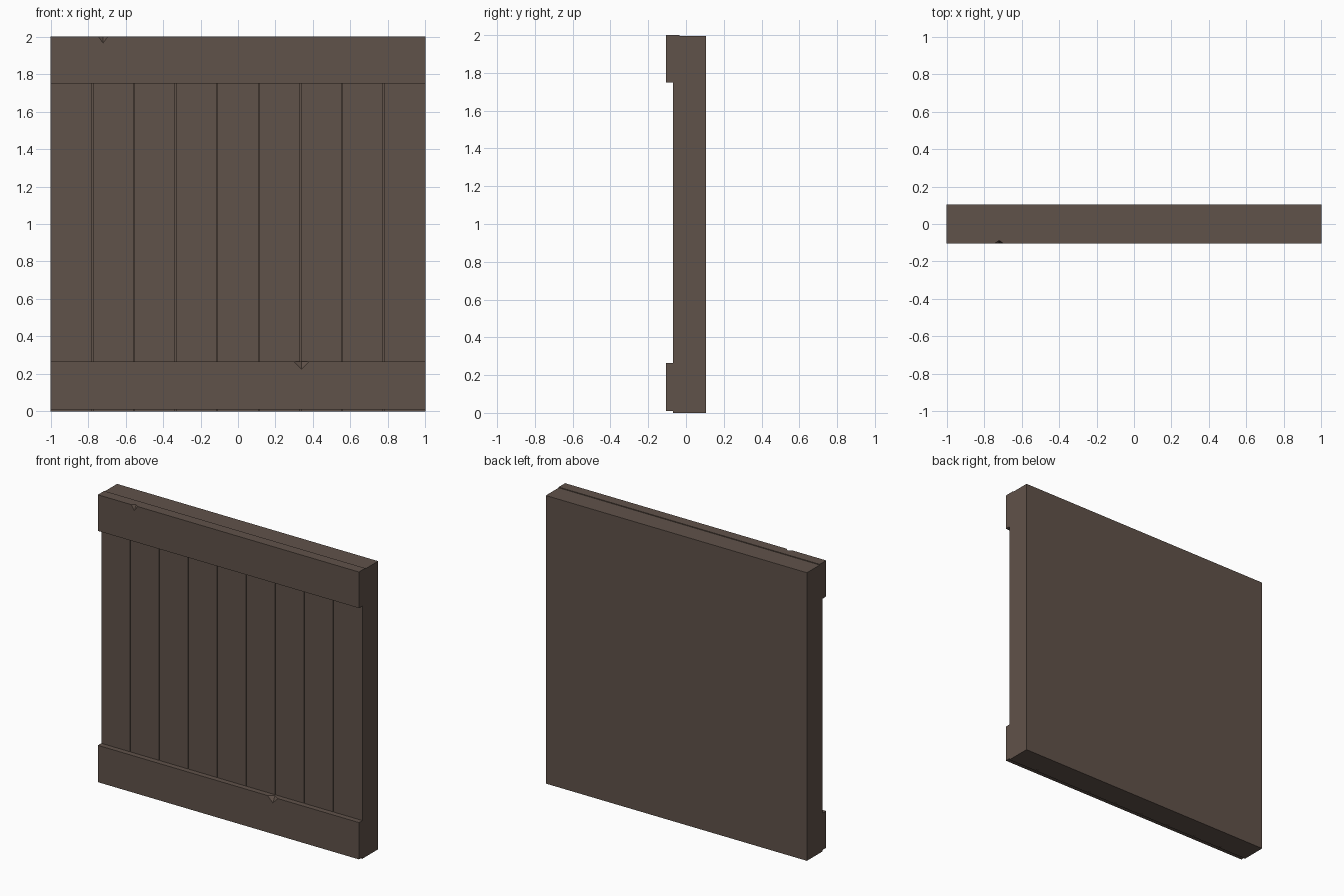
import bpy, bmesh

if "Cube" in bpy.data.objects:
    bpy.data.objects.remove(bpy.data.objects["Cube"])

# single flat colour
wood = bpy.data.materials.new("dark_brown_wood")
wood.diffuse_color = (0.118, 0.085, 0.068, 1.0)
wood.use_nodes = True
wood.node_tree.nodes["Principled BSDF"].inputs["Base Color"].default_value = wood.diffuse_color


def finish(bm, name):
    bmesh.ops.recalc_face_normals(bm, faces=bm.faces)
    me = bpy.data.meshes.new(name)
    bm.to_mesh(me)
    bm.free()
    me.materials.append(wood)
    ob = bpy.data.objects.new(name, me)
    bpy.context.collection.objects.link(ob)
    return ob


def extrude_profile(name, pts, vec):
    bm = bmesh.new()
    face = bm.faces.new([bm.verts.new(p) for p in pts])
    res = bmesh.ops.extrude_face_region(bm, geom=[face], use_keep_orig=True)
    verts = [g for g in res["geom"] if isinstance(g, bmesh.types.BMVert)]
    bmesh.ops.translate(bm, verts=verts, vec=vec)
    return finish(bm, name)


# plank wall: nine equal boards separated by thin grooves on the front
FRONT, BACK, DEPTH, HALF = -0.068, 0.105, 0.02, 0.003
outline = [(-1, BACK, 0), (-1, FRONT, 0)]
for i in range(1, 9):
    x = -1 + i * 2 / 9
    outline += [(x - HALF, FRONT, 0), (x - HALF, FRONT + DEPTH, 0),
                (x + HALF, FRONT + DEPTH, 0), (x + HALF, FRONT, 0)]
outline += [(1, FRONT, 0), (1, BACK, 0)]
extrude_profile("plank_wall", outline, (0, 0, 1.995))


def chip_cutter(name, x, z, w, d, h):
    # flattened octahedron centred on the rail's front upper edge
    bm = bmesh.new()
    bmesh.ops.create_icosphere(bm, subdivisions=1, radius=0.01)
    bm.clear()
    mid = [bm.verts.new(p) for p in ((x - w, -0.105, z), (x, -0.105 - d, z),
                                     (x + w, -0.105, z), (x, -0.105 + d, z))]
    for tip_z in (z + h, z - h):
        tip = bm.verts.new((x, -0.105, tip_z))
        for k in range(4):
            bm.faces.new((mid[k], mid[(k + 1) % 4], tip))
    ob = finish(bm, name)
    ob.hide_render = True
    ob.hide_viewport = True
    return ob


# front rails, each with one small chip in its upper edge
def rail(name, z0, z1, chip):
    pts = [(-1, -0.105, z0), (-1, -0.035, z0), (-1, -0.035, z1), (-1, -0.105, z1)]
    ob = extrude_profile(name, pts, (2, 0, 0))
    mod = ob.modifiers.new("chip", 'BOOLEAN')
    mod.operation = 'DIFFERENCE'
    mod.solver = 'EXACT'
    mod.object = chip


rail("bottom_rail", 0.01, 0.265,
     chip_cutter("bottom_chip_cutter", 0.34, 0.265, 0.04, 0.025, 0.04))
rail("top_rail", 1.75, 2.0,
     chip_cutter("top_chip_cutter", -0.72, 2.0, 0.025, 0.018, 0.035))
